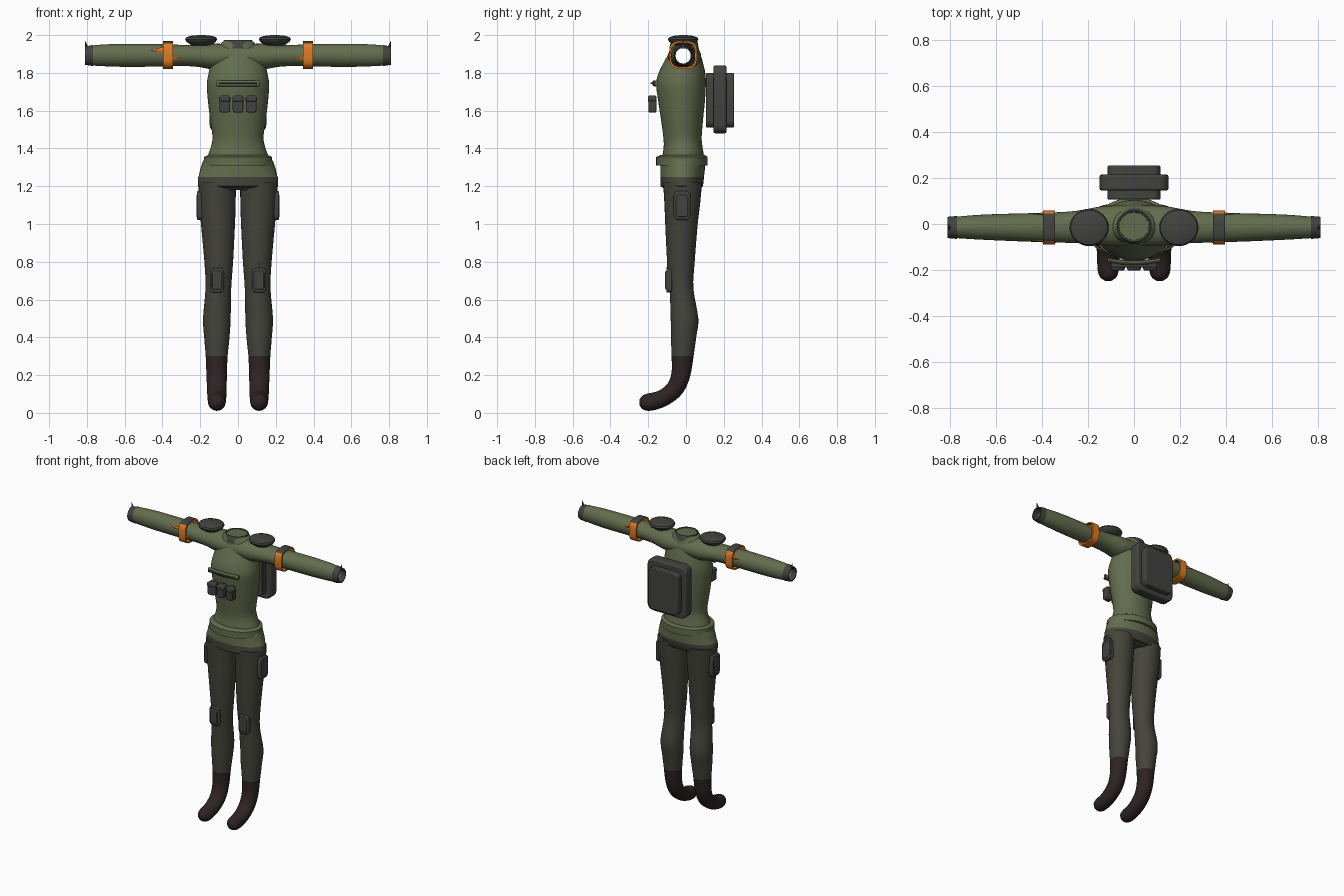
import bpy, bmesh
from math import sin, cos, pi, radians, copysign
from mathutils import Vector, Matrix

if "Cube" in bpy.data.objects:
    bpy.data.objects.remove(bpy.data.objects["Cube"])


def material(name, r, g, b):
    m = bpy.data.materials.new(name)
    m.use_nodes = True
    m.diffuse_color = (r, g, b, 1)
    m.node_tree.nodes["Principled BSDF"].inputs["Base Color"].default_value = (r, g, b, 1)
    return m


GREEN = material("olive green", 0.125, 0.15, 0.075)
TROUSER = material("dark khaki", 0.058, 0.058, 0.045)
GEAR = material("charcoal gear", 0.055, 0.057, 0.049)
BOOT = material("dark maroon", 0.028, 0.017, 0.018)
ORANGE = material("orange", 0.75, 0.2, 0.015)


def finish(name, bm, mats, rule=None, angle=40):
    """Turn a bmesh into a shaded object; rule picks the material of each face."""
    bmesh.ops.recalc_face_normals(bm, faces=bm.faces)
    if rule:
        for f in bm.faces:
            f.material_index = int(rule(f))
    me = bpy.data.meshes.new(name)
    bm.to_mesh(me)
    bm.free()
    ob = bpy.data.objects.new(name, me)
    bpy.context.scene.collection.objects.link(ob)
    for m in mats:
        me.materials.append(m)
    bpy.ops.object.select_all(action="DESELECT")
    bpy.context.view_layer.objects.active = ob
    ob.select_set(True)
    bpy.ops.object.shade_smooth_by_angle(angle=radians(angle))
    return ob


def refine(rows, steps):
    """Catmull-Rom interpolation through rows of numbers."""
    out = []
    for i in range(len(rows) - 1):
        a, b, c, d = (rows[max(0, min(len(rows) - 1, i + k))] for k in (-1, 0, 1, 2))
        for s in range(steps):
            t = s / steps
            out.append([q + t * (r - p) / 2 + t * t * (p - 2.5 * q + 2 * r - w / 2)
                        + t ** 3 * (1.5 * (q - r) + (w - p) / 2)
                        for p, q, r, w in zip(a, b, c, d)])
    return out + [list(rows[-1])]


def loft(rings, caps=True, n=32, power=2):
    """Skin rings given as (centre, half axis u, half axis v)."""
    bm = bmesh.new()

    def bend(value):
        return copysign(abs(value) ** (2 / power), value)
    loops = [[bm.verts.new(Vector(c) + Vector(u) * bend(cos(2 * pi * k / n))
                           + Vector(v) * bend(sin(2 * pi * k / n)))
              for k in range(n)] for c, u, v in rings]
    for lo, hi in zip(loops, loops[1:]):
        for k in range(n):
            j = (k + 1) % n
            bm.faces.new((lo[k], lo[j], hi[j], hi[k]))
    if caps:
        bm.faces.new(loops[0])
        bm.faces.new(loops[-1])
    return bm


def upright(rows, x=0):
    """Rows of (z, front y, back y, half width) to horizontal rings."""
    return [((x, (f + b) / 2, z), (w, 0, 0), (0, (b - f) / 2, 0)) for z, f, b, w in rows]


def sideways(rows):
    """Rows of (x, y, z, half depth, half height) to rings facing x."""
    return [((x, y, z), (0, d, 0), (0, 0, h)) for x, y, z, d, h in rows]


def box(name, centre, size, corner, mat, axis=1, edge=0.006):
    """Box with corners rounded around one axis and softened edges."""
    bm = bmesh.new()
    bmesh.ops.create_cube(bm, size=1, matrix=Matrix.Translation(centre) @ Matrix.Diagonal((*size, 1)))
    along = [e for e in bm.edges if abs((e.verts[0].co - e.verts[1].co)[axis]) > 1e-5]
    bmesh.ops.bevel(bm, geom=along, offset=corner, segments=4, profile=0.5, affect="EDGES")
    ob = finish(name, bm, [mat])
    mod = ob.modifiers.new("soft edges", "BEVEL")
    mod.width = edge
    mod.segments = 2
    mod.limit_method = "ANGLE"
    mod.angle_limit = radians(50)
    return ob


def spike(name, base, tip, width, depth, mat):
    """Thin pointed shard from base to tip."""
    base, tip = Vector(base), Vector(tip)
    side = Vector((0, 1, 0)).cross(tip - base).normalized() * width
    out = Vector((0, depth, 0))
    bm = bmesh.new()
    foot = [bm.verts.new(base + d) for d in (side, out, -side, -out)]
    top = bm.verts.new(tip)
    bm.faces.new(foot)
    for k in range(4):
        bm.faces.new((foot[k], foot[(k + 1) % 4], top))
    finish(name, bm, [mat], angle=20)


# Torso, opened at the sides where the sleeves enter
torso_rows = [(1.3, -.13, .1, .17), (1.36, -.125, .095, .16), (1.41, -.118, .087, .143),
              (1.46, -.12, .083, .135), (1.55, -.132, .09, .147), (1.65, -.147, .1, .159),
              (1.74, -.158, .105, .165), (1.8, -.145, .102, .155), (1.86, -.115, .088, .142),
              (1.91, -.09, .073, .125), (1.95, -.083, .062, .095), (1.97, -.078, .057, .075)]
bm = loft(upright(refine(torso_rows, 4)), n=48)


def in_sleeve(f):
    c = f.calc_center_median()
    return abs(c.x) > .05 and ((c.y + .015) / .062) ** 2 + ((c.z - 1.893) / .055) ** 2 < 1


bmesh.ops.delete(bm, geom=[f for f in bm.faces if in_sleeve(f)], context="FACES")
finish("torso", bm, [GREEN])

# Sleeves: a single open tube from cuff to cuff
half = [(.08, -.008, 1.888, .088, .066), (.14, -.008, 1.887, .085, .068), (.2, -.01, 1.89, .076, .06),
        (.28, -.014, 1.892, .068, .056), (.45, -.015, 1.893, .062, .06),
        (.6, -.014, 1.893, .057, .061), (.7, -.014, 1.893, .052, .058), (.775, -.015, 1.892, .046, .053)]
sleeve = [(-r[0], *r[1:]) for r in reversed(half)] + half
finish("sleeves", loft(sideways(refine(sleeve, 3)), caps=False), [GREEN])

# Tunic belt flange, skirt and hem band
finish("belt_flange", loft(upright([(1.31, -.158, .115, .183), (1.355, -.158, .115, .18),
                                    (1.365, -.135, .1, .16)])), [GREEN])
skirt = [(1.19, -.12, .08, .2), (1.2, -.135, .09, .213), (1.245, -.136, .095, .213),
         (1.25, -.136, .095, .209), (1.29, -.136, .1, .2), (1.335, -.134, .1, .185)]
finish("tunic_skirt", loft(upright(skirt)), [GREEN, TROUSER],
       lambda f: f.calc_center_median().z < 1.249)
box("crotch_patch", (0, -.02, 1.193), (.12, .16, .025), .01, TROUSER, axis=2)

# Collar with a sunken neck disc
collar = [(1.93, -.088, .067, .085), (1.972, -.08, .06, .076), (1.975, -.077, .057, .072),
          (1.972, -.07, .05, .065), (1.955, -.065, .045, .06)]
finish("collar", loft(upright(collar)), [GEAR])

# Backpack
box("backpack_body", (0, .18, 1.655), (.23, .148, .29), .035, GEAR)
box("backpack_shell", (0, .18, 1.66), (.3, .07, .36), .045, GEAR, edge=.01)

# Chest bar and pouches
finish("chest_bar", loft(sideways([(x, -.17 + x * x, 1.745, .009, .016)
                                   for x in (-.115, -.06, 0, .06, .115)]), n=12), [GREEN])
box("chest_strap", (0, -.172, 1.745), (.2, .034, .008), .003, GEAR, edge=.002)
for i, label in zip((-1, 0, 1), ("right", "middle", "left")):
    box(label + "_chest_pouch", (i * .07, -.178, 1.635), (.056, .042, .09), .014, GEAR)
    box(label + "_pouch_flap", (i * .07, -.18, 1.662), (.06, .044, .028), .01, GEAR)

# Leg profile: z, y, half width, half depth, forward tilt, x offset
leg_rows = [(1.22, -.018, .1, .103, 0, .11), (1.1, -.02, .096, .094, 0, .109),
            (1, -.024, .09, .086, 0, .106), (.8, -.027, .076, .073, 0, .102),
            (.66, -.024, .068, .063, 0, .104), (.5, -.008, .073, .073, 0, .112),
            (.4, -.013, .067, .067, 0, .112), (.3, -.018, .058, .058, 0, .113),
            (.2, -.028, .054, .05, 12, .113), (.13, -.058, .052, .047, 38, .112),
            (.085, -.11, .05, .045, 62, .112), (.064, -.16, .048, .046, 80, .112),
            (.057, -.2, .046, .046, 90, .112), (.056, -.23, .036, .036, 90, .112),
            (.056, -.247, .014, .014, 90, .112)]

for s, side in ((-1, "right"), (1, "left")):
    # Leg and boot
    rings = [((s * x, y, z), (w, 0, 0), (0, d * cos(radians(t)), -d * sin(radians(t))))
             for z, y, w, d, t, x in refine(leg_rows, 4)]
    finish(side + "_leg_and_boot", loft(rings), [TROUSER, BOOT],
           lambda f: f.calc_center_median().z < .3)

    # Shoulder pad: flattened dome
    pad = [(1.945, -.06, .03, .05), (1.965, -.09, .058, .078), (1.978, -.096, .066, .085),
           (1.988, -.09, .06, .08), (1.996, -.066, .036, .056), (2, -.03, 0, .018)]
    finish(side + "_shoulder_pad", loft(upright(pad, s * .195)), [GEAR])

    # Cuff with a folded lip and a loose pointed tip
    cuff = [(s * .768, -.015, 1.892, .05, .056), (s * .81, -.015, 1.891, .046, .048),
            (s * .81, -.015, 1.891, .04, .041), (s * .772, -.015, 1.891, .041, .043)]
    finish(side + "_cuff", loft(sideways(cuff), caps=False), [GEAR])
    spike(side + "_cuff_tip", (s * .8, -.015, 1.93), (s * .81, -.015, 1.972), .009, .016, GEAR)

    # Armband with a dark top panel and torn orange points
    band = [(s * x, -.015, 1.895, d, d) for x, d in
            ((.343, .064), (.343, .074), (.396, .074), (.396, .064))]
    finish(side + "_armband", loft(sideways(band), caps=False, power=3.2), [ORANGE, GEAR],
           lambda f: f.normal.z > .75)
    spike(side + "_armband_inner_point", (s * .35, -.076, 1.88), (s * .268, -.078, 1.88), .014, .006, ORANGE)
    spike(side + "_armband_back_point", (s * .39, .044, 1.92), (s * .45, .046, 1.92), .016, .006, ORANGE)

    # Thigh pouch
    box(side + "_thigh_pouch", (s * .203, -.021, 1.098), (.03, .088, .152), .024, GEAR, axis=0)
    box(side + "_thigh_pouch_front", (s * .209, -.021, 1.095), (.024, .066, .12), .02, GEAR, axis=0)

    # Knee pad
    box(side + "_knee_pad", (s * .112, -.088, .702), (.074, .032, .13), .022, GEAR)
    box(side + "_knee_plate", (s * .112, -.098, .702), (.056, .024, .1), .016, GEAR)

# Single torn points
spike("right_armband_outer_point", (-.39, -.074, 1.92), (-.46, -.074, 1.92), .02, .006, ORANGE)
spike("left_knee_point", (.11, -.093, .76), (.11, -.096, .84), .018, .01, GEAR)
